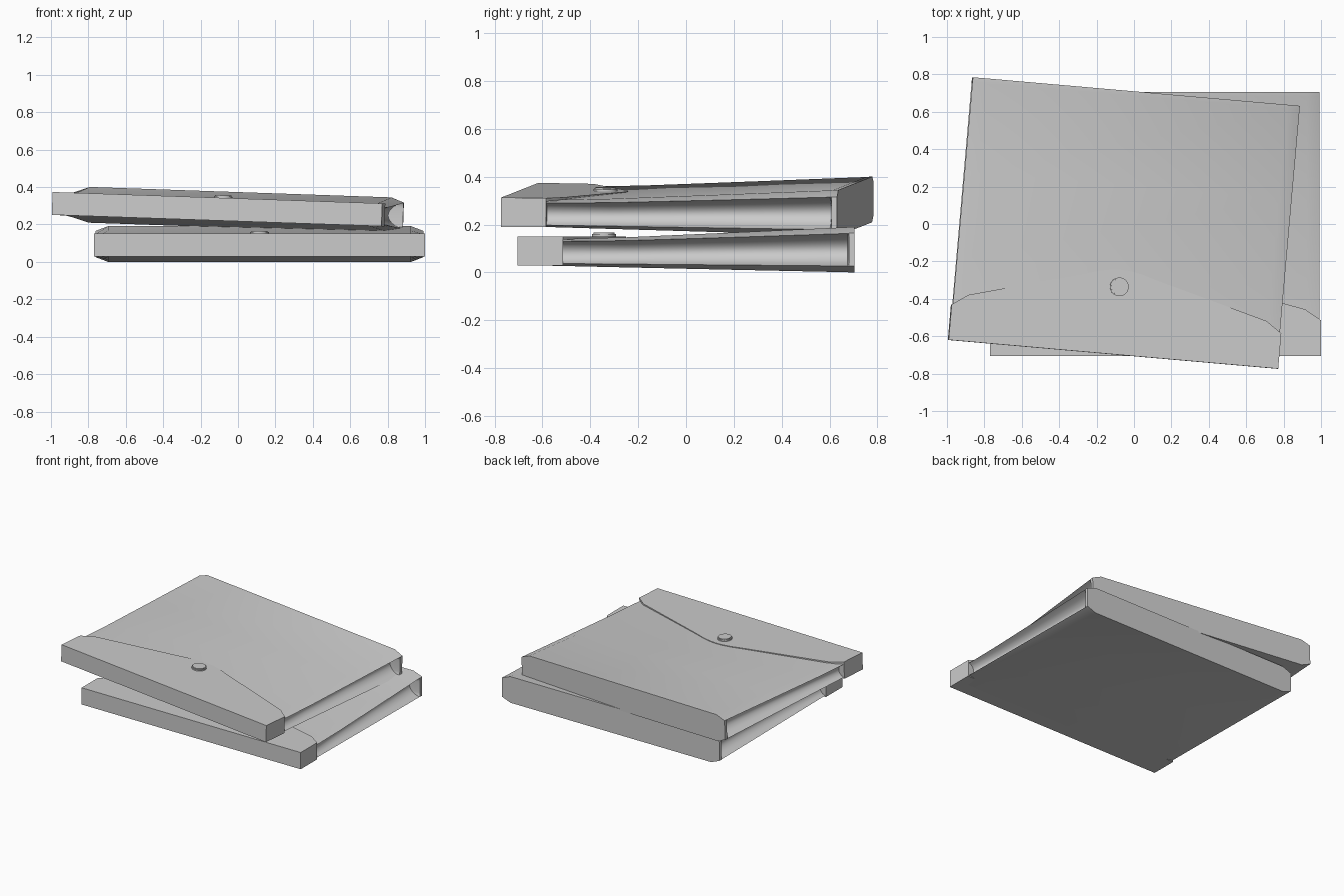
import bpy, bmesh, math
from mathutils import Matrix, Vector

if "Cube" in bpy.data.objects:
    bpy.data.objects.remove(bpy.data.objects["Cube"])

W = 0.885      # half width of a wallet
CREASE = 0.81  # half width of the flat panel


def finish(name, bm, placement):
    bmesh.ops.recalc_face_normals(bm, faces=bm.faces)
    mesh = bpy.data.meshes.new(name)
    bm.to_mesh(mesh)
    bm.free()
    obj = bpy.data.objects.new(name, mesh)
    bpy.context.collection.objects.link(obj)
    obj.matrix_world = placement
    bpy.ops.object.select_all(action='DESELECT')
    obj.select_set(True)
    bpy.context.view_layer.objects.active = obj
    bpy.ops.object.shade_smooth_by_angle(angle=math.radians(30))


def section(zb, zt, c, depth):
    """Closed x/z section: flat panels, sloped rims, folded-in gussets."""
    half = [(CREASE, zt), (W - 0.007, zt - c)]
    for i in range(1, 10):
        t = i / 10
        x = W - 0.007 - depth * math.sin(math.pi * t) ** 0.6
        half.append((x, zt - c + (zb - zt + 2 * c) * t))
    half += [(W - 0.007, zb + c), (CREASE, zb)]
    return half + [(-x, z) for x, z in reversed(half)]


def prism(bm, outline, z0, z1):
    low = [bm.verts.new((x, y, z0)) for x, y in outline]
    face = bm.faces.new(low)
    up = bmesh.ops.extrude_face_region(bm, geom=[face])['geom']
    bmesh.ops.translate(bm, vec=(0, 0, z1 - z0),
                        verts=[v for v in up if isinstance(v, bmesh.types.BMVert)])


def wallet(prefix, placement):
    # body lofted front to back: y, bottom, top, rim drop, gusset depth
    stations = [(-0.70, 0.031, 0.138, 0.010, 0.03),
                (-0.515, 0.027, 0.140, 0.010, 0.04),
                (-0.25, 0.021, 0.147, 0.014, 0.055),
                (0.20, 0.011, 0.167, 0.020, 0.07),
                (0.675, 0.001, 0.189, 0.026, 0.08),
                (0.682, 0.0005, 0.190, 0.026, 0.0),
                (0.705, 0.0, 0.191, 0.026, 0.0)]
    bm = bmesh.new()
    rings = [[bm.verts.new((x, y, z)) for x, z in section(*s)]
             for y, *s in stations]
    for a, b in zip(rings, rings[1:]):
        n = len(a)
        for i in range(n):
            j = (i + 1) % n
            bm.faces.new((a[i], a[j], b[j], b[i]))
    bm.faces.new(rings[0])
    bm.faces.new(rings[-1])
    finish(prefix + "_body", bm, placement)

    # flap: pointed tongue on top plus the front wrap
    edge = [(W, -0.515), (0.80, -0.456), (0.20, -0.292), (0.12, -0.268), (0.05, -0.254)]
    outline = [(-W, -0.705), (W, -0.705)] + edge + [(0, -0.251)]
    outline += [(-x, y) for x, y in reversed(edge)]
    bm = bmesh.new()
    prism(bm, outline, 0.137, 0.151)
    finish(prefix + "_flap", bm, placement)
    bm = bmesh.new()
    prism(bm, [(-W, -0.705), (W, -0.705), (W, -0.515), (-W, -0.515)], 0.029, 0.14)
    finish(prefix + "_flap_front", bm, placement)

    # snap button
    bm = bmesh.new()
    bmesh.ops.create_cone(bm, cap_ends=True, segments=32, radius1=0.05, radius2=0.05,
                          depth=0.02, matrix=Matrix.Translation((0, -0.343, 0.156)))
    top = [e for e in bm.edges if all(v.co.z > 0.16 for v in e.verts)]
    bmesh.ops.bevel(bm, geom=top, offset=0.006, segments=2, affect='EDGES')
    finish(prefix + "_button", bm, placement)


wallet("lower_wallet", Matrix.Translation((0.115, 0, 0)))
wallet("upper_wallet", Matrix.Translation((-0.054, 0.005, 0.187))
       @ Matrix.Rotation(math.radians(2), 4, 'Y')
       @ Matrix.Rotation(math.radians(-0.25), 4, 'X')
       @ Matrix.Rotation(math.radians(-5), 4, 'Z'))
